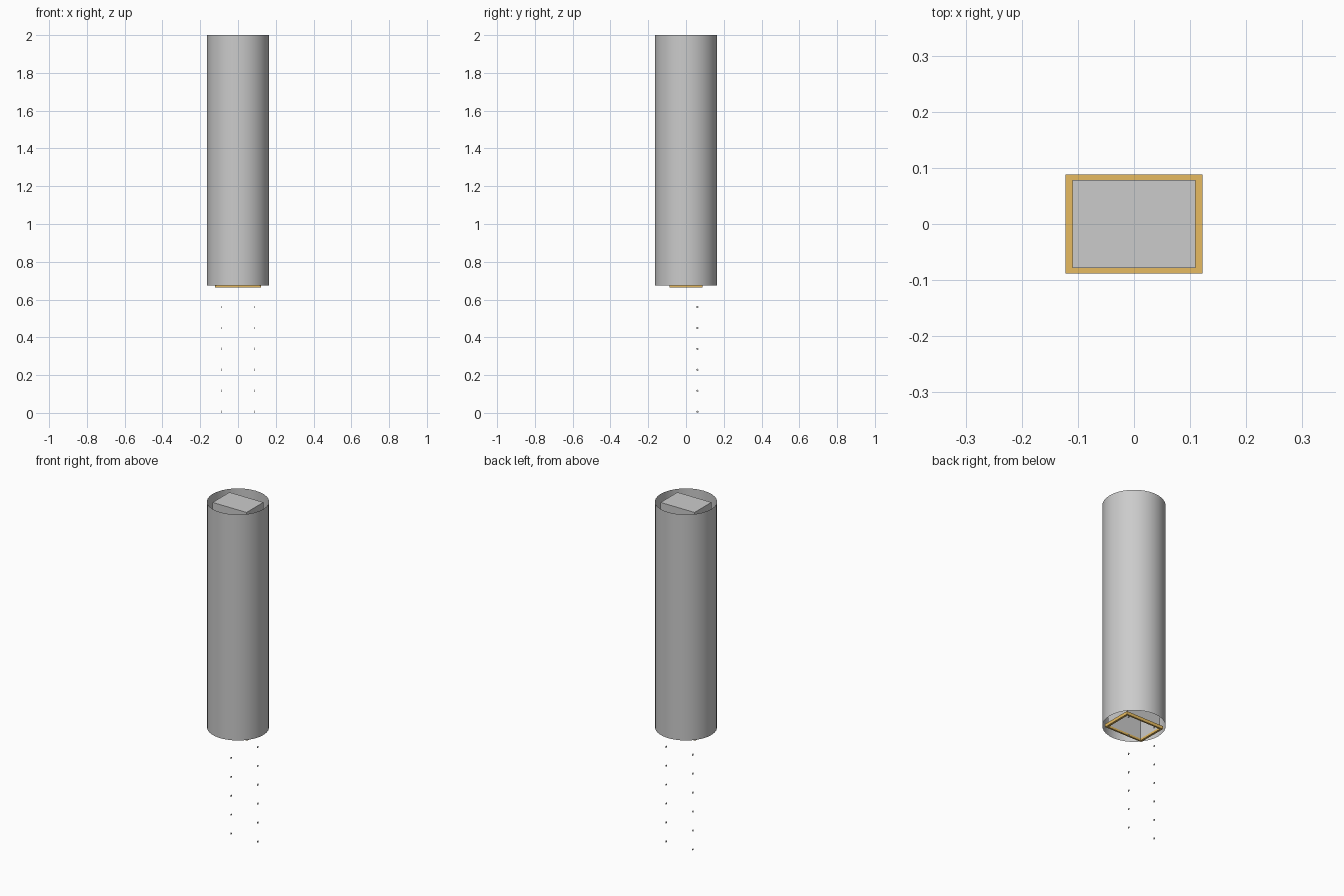
import bpy, bmesh
from math import pi
from mathutils import Matrix

if "Cube" in bpy.data.objects:
    bpy.data.objects.remove(bpy.data.objects["Cube"])


def finish(name, bm, color=None):
    mesh = bpy.data.meshes.new(name)
    bm.to_mesh(mesh)
    bm.free()
    ob = bpy.data.objects.new(name, mesh)
    bpy.context.collection.objects.link(ob)
    if color:
        mat = bpy.data.materials.new(name + "_paint")
        mat.diffuse_color = color
        mat.use_nodes = True
        mat.node_tree.nodes["Principled BSDF"].inputs["Base Color"].default_value = mat.diffuse_color
        mesh.materials.append(mat)
    return ob


def rect(bm, hx, hy, z):
    return [bm.verts.new((sx * hx, sy * hy, z))
            for sx, sy in ((-1, -1), (1, -1), (1, 1), (-1, 1))]


def bridge(bm, a, b):
    for i in range(4):
        j = (i + 1) % 4
        bm.faces.new((a[i], a[j], b[j], b[i]))


# Outer round casing: thin open tube
bm = bmesh.new()
bmesh.ops.create_cone(bm, cap_ends=False, segments=32, radius1=0.165, radius2=0.165,
                      depth=1.325, matrix=Matrix.Translation((0, 0, 1.3375)))
for f in bm.faces:
    f.smooth = True
finish("outer_casing", bm)

# Rectangular inner shaft, closed on top and open below
bm = bmesh.new()
low, high = rect(bm, 0.11, 0.078, 0.675), rect(bm, 0.11, 0.078, 1.995)
bridge(bm, low, high)
bm.faces.new(high)
finish("inner_shaft", bm)

# Coloured trim around the lower opening
bm = bmesh.new()
z0, z1 = 0.663, 0.681
loops = [rect(bm, 0.122, 0.088, z0), rect(bm, 0.122, 0.088, z1),
         rect(bm, 0.11, 0.078, z1), rect(bm, 0.11, 0.078, z0)]
for k in range(4):
    bridge(bm, loops[k], loops[(k + 1) % 4])
finish("opening_trim", bm, (0.8, 0.5, 0.12, 1))

# Two columns of small rung end discs, carried on up inside the shaft
bm = bmesh.new()
for k in range(18):
    for side in (-1, 1):
        place = Matrix.Translation((side * 0.087, 0.06, 0.006 + k * 0.111))
        bmesh.ops.create_cone(bm, cap_ends=True, segments=8, radius1=0.006, radius2=0.006,
                              depth=0.002, matrix=place @ Matrix.Rotation(pi / 2, 4, 'Y'))
finish("rung_ends", bm)
